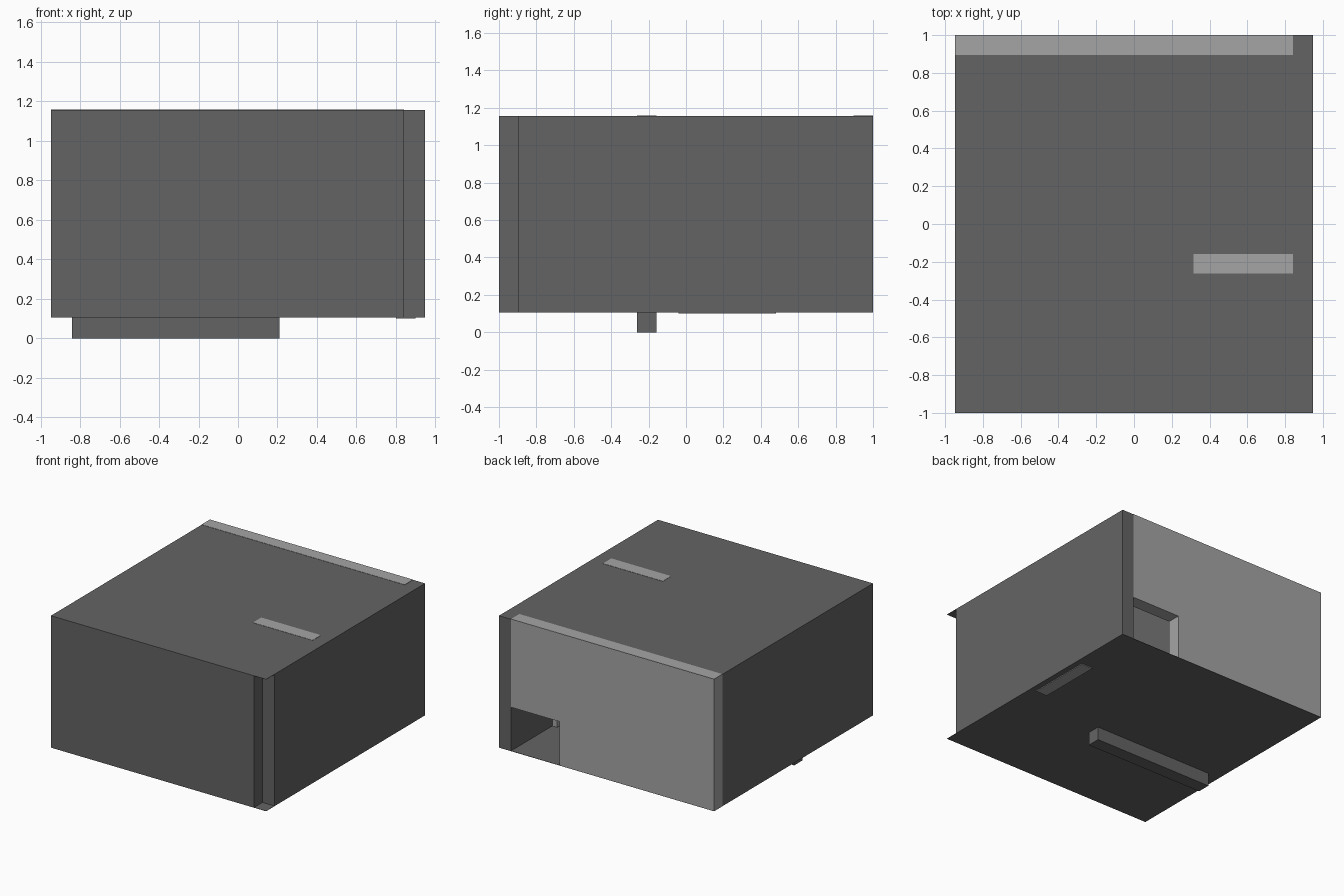
import bpy
import bmesh

if "Cube" in bpy.data.objects:
    bpy.data.objects.remove(bpy.data.objects["Cube"])

U = 2 / 19                       # wall thickness, the module of the building
X0, X1 = -9 * U, 9 * U           # outer footprint
Y0, Y1 = -1.0, 1.0
FLOOR, TOP = U, 11 * U
LIFT = 0.002                     # keeps coplanar surfaces apart


def material(name, value):
    m = bpy.data.materials.new(name)
    m.diffuse_color = (value, value, value, 1)
    m.use_nodes = True
    m.node_tree.nodes["Principled BSDF"].inputs["Base Color"].default_value = m.diffuse_color
    return m


DARK = material("dark grey", 0.127)
LIGHT = material("light grey", 0.376)


def finish(name, bm, mat):
    mesh = bpy.data.meshes.new(name)
    bm.to_mesh(mesh)
    bm.free()
    mesh.materials.append(mat)
    ob = bpy.data.objects.new(name, mesh)
    bpy.context.collection.objects.link(ob)
    return ob


def box(name, x, y, z, mat):
    """Box from (low, high) ranges on each axis."""
    bm = bmesh.new()
    bmesh.ops.create_cube(bm, size=1)
    for v in bm.verts:
        v.co = [r[0] if c < 0 else r[1] for c, r in zip(v.co, (x, y, z))]
    return finish(name, bm, mat)


def wall_with_doorway(name, x, y, z, door_x, door_top, mat):
    """Wall outline with a notch at its right end, extruded through y."""
    outline = [(x[0], z[0]), (door_x, z[0]), (door_x, door_top),
               (x[1], door_top), (x[1], z[1]), (x[0], z[1])]
    bm = bmesh.new()
    face = bm.faces.new([bm.verts.new((px, y[0], pz)) for px, pz in outline])
    ext = bmesh.ops.extrude_face_region(bm, geom=[face])
    moved = [g for g in ext["geom"] if isinstance(g, bmesh.types.BMVert)]
    bmesh.ops.translate(bm, verts=moved, vec=(0, y[1] - y[0], 0))
    bmesh.ops.recalc_face_normals(bm, faces=bm.faces)
    return finish(name, bm, mat)


# thin floor and roof sheets over the whole footprint
box("floor", (X0, X1), (Y0, Y1), (FLOOR, FLOOR + LIFT), DARK)
box("roof", (X0, X1), (Y0, Y1), (TOP - 2 * LIFT, TOP - LIFT), DARK)

# outer walls, leaving the front right corner open
low, high = FLOOR + LIFT, TOP - 2 * LIFT
box("front_wall", (X0, X1 - U), (Y0, Y0 + U), (low, high), DARK)
box("left_wall", (X0, X0 + U), (Y0 + U, Y1 - U), (low, high), DARK)
box("right_wall", (X1 - U, X1), (Y0 + U, Y1), (low, high), DARK)
wall_with_doorway("back_wall", (X0, X1 - U), (Y1 - U, Y1), (low, TOP),
                  0.415, FLOOR + 0.35, LIGHT)

# inner partitions; the long one sits lower and shows under the floor
PY = (-2.5 * U, -1.5 * U)
box("long_partition", (X0 + U, 2 * U), PY, (0, 10 * U), DARK)
box("lobby_side_partition", (2 * U, 3 * U), (PY[0], Y1 - U), (low, high), DARK)
box("lobby_end_partition", (3 * U, X1 - U), PY, (low, TOP), LIGHT)

# door panel set into the right wall
box("door_panel", (0.80, 0.90), (-0.04, 0.48), (FLOOR - 0.006, 0.6), LIGHT)
